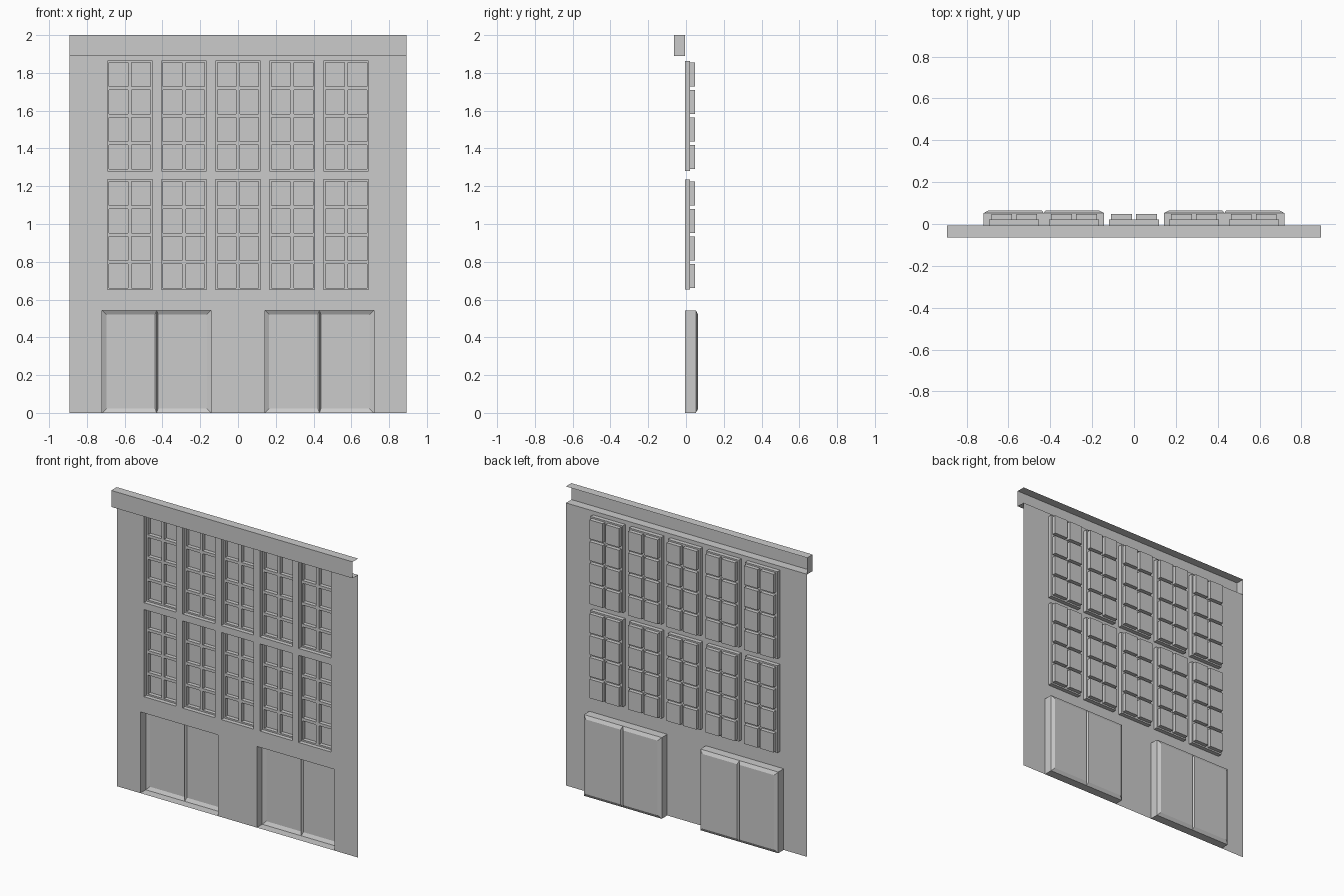
import bpy, bmesh

if "Cube" in bpy.data.objects:
    bpy.data.objects.remove(bpy.data.objects["Cube"])

WALL, SASH, PANE = -0.006, 0.022, 0.048      # depth of each layer along y
DOOR_SIDE, DOOR_BACK = 0.052, 0.064


def corners(r, y):
    x0, x1, z0, z1 = r
    return [(x0, y, z0), (x1, y, z0), (x1, y, z1), (x0, y, z1)]


def quad(bm, pts):
    bm.faces.new([bm.verts.new(p) for p in pts])


def reveal(bm, ra, ya, rb, yb):
    """Four faces joining a front rectangle to a deeper one."""
    a, b = corners(ra, ya), corners(rb, yb)
    for i in range(4):
        j = (i + 1) % 4
        quad(bm, [a[i], a[j], b[j], b[i]])


def sheet(bm, outer, y, holes):
    """Front-facing sheet with rectangular openings."""
    rects = [outer] + holes
    xs = sorted({round(v, 5) for r in rects for v in r[:2]})
    zs = sorted({round(v, 5) for r in rects for v in r[2:]})
    for x0, x1 in zip(xs, xs[1:]):
        for z0, z1 in zip(zs, zs[1:]):
            cx, cz = (x0 + x1) / 2, (z0 + z1) / 2
            if not any(h[0] < cx < h[1] and h[2] < cz < h[3] for h in holes):
                quad(bm, corners((x0, x1, z0, z1), y))


def make_mesh(bm, name):
    bmesh.ops.remove_doubles(bm, verts=bm.verts[:], dist=0.0001)
    me = bpy.data.meshes.new(name)
    bm.to_mesh(me)
    bm.free()
    return me


def place(me, name, loc=(0, 0, 0)):
    ob = bpy.data.objects.new(name, me)
    ob.location = loc
    bpy.context.collection.objects.link(ob)


# Layout
HW, WH = 0.1195, 0.583                        # window half width, height
win_pos = [(0.2863 * i, z) for z in (0.652, 1.281) for i in range(-2, 3)]
DW, DH = 0.288, 0.543                         # door half width, height
door_x = [-0.431, 0.431]

# Wall with window and door openings
bm = bmesh.new()
holes = [(x - HW, x + HW, z, z + WH) for x, z in win_pos]
holes += [(x - DW, x + DW, 0, DH) for x in door_x]
sheet(bm, (-0.893, 0.893, 0, 1.89), WALL, holes)
place(make_mesh(bm, "wall"), "wall")

# Window: recessed sash with 2 x 4 deeper panes
bm = bmesh.new()
frame = (-HW, HW, 0, WH)
reveal(bm, frame, WALL, frame, SASH)
gap, margin = 0.019, 0.01
ph = (WH - 2 * margin - 3 * gap) / 4
panes = []
for row in range(4):
    z = margin + row * (ph + gap)
    for x0, x1 in ((-0.1095, -0.01), (0.01, 0.1095)):
        panes.append((x0, x1, z, z + ph))
sheet(bm, frame, SASH, panes)
for p in panes:
    reveal(bm, p, SASH, p, PANE)
    quad(bm, corners(p, PANE))
window = make_mesh(bm, "window")
for n, (x, z) in enumerate(win_pos):
    place(window, f"window_{n + 1}", (x, 0, z))

# Door: deep recess closed by two bevelled leaves
bm = bmesh.new()
opening = (-DW, DW, 0, DH)
reveal(bm, opening, WALL, opening, DOOR_SIDE)
b, m = 0.022, 0.008
for leaf, inner in (((-DW, 0, 0, DH), (-DW + b, -m, b, DH - b)),
                    ((0, DW, 0, DH), (m, DW - b, b, DH - b))):
    reveal(bm, leaf, DOOR_SIDE, inner, DOOR_BACK)
    quad(bm, corners(inner, DOOR_BACK))
door = make_mesh(bm, "door")
for n, x in enumerate(door_x):
    place(door, f"door_{n + 1}", (x, 0, 0))

# Cornice: projecting box, open at the back and at the right end
bm = bmesh.new()
f = corners((-0.893, 0.893, 1.89, 2.0), -0.064)
k = corners((-0.893, 0.893, 1.89, 2.0), WALL)
quad(bm, f)
quad(bm, [f[3], f[2], k[2], k[3]])            # top
quad(bm, [f[1], f[0], k[0], k[1]])            # underside
quad(bm, [f[0], f[3], k[3], k[0]])            # left end
place(make_mesh(bm, "cornice"), "cornice")
